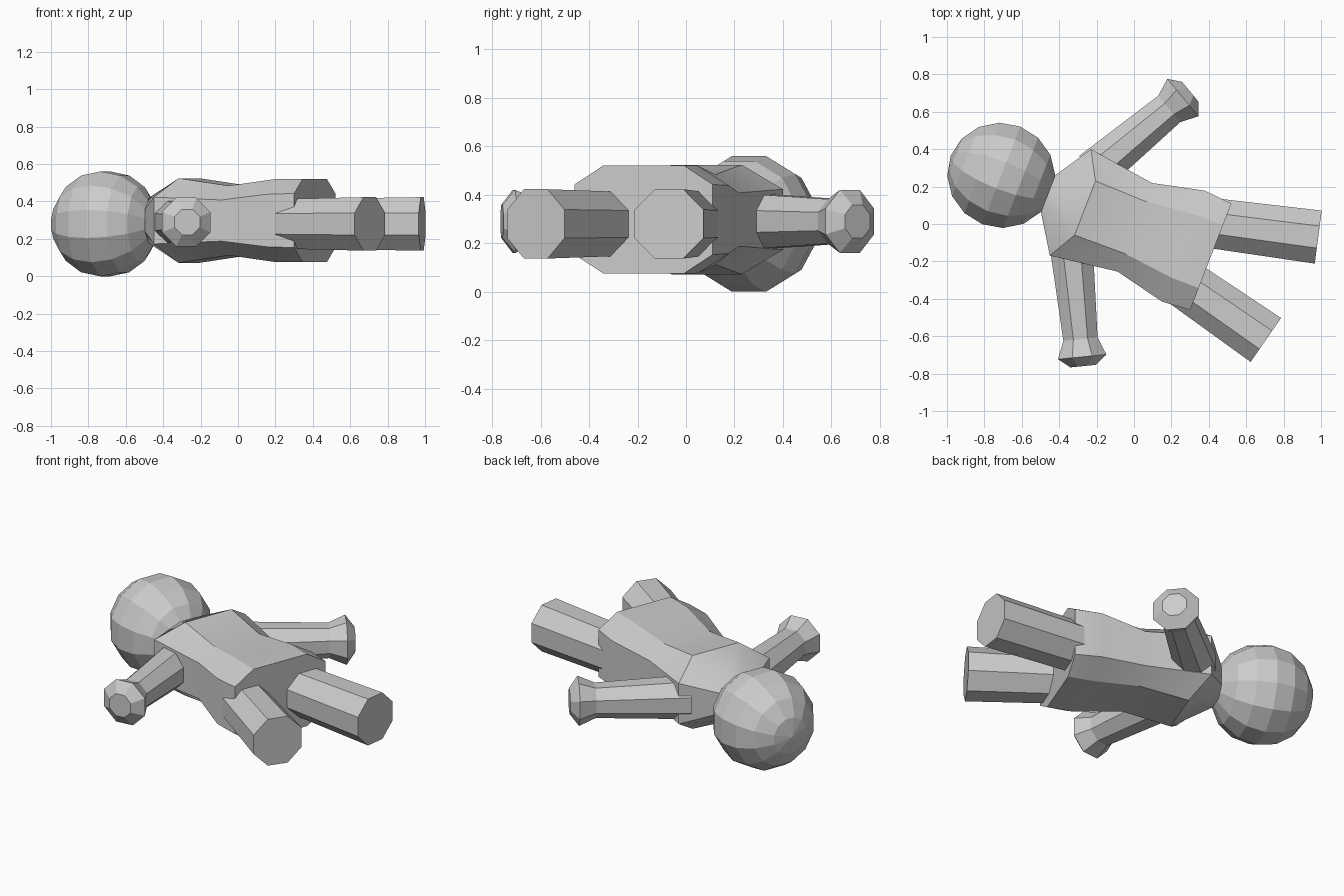
import bpy, bmesh, math
from mathutils import Vector, Matrix

if "Cube" in bpy.data.objects:
    bpy.data.objects.remove(bpy.data.objects["Cube"])

AXIS = Vector((0.933, -0.361, 0)).normalized()   # head-to-hip direction
SIDE = Vector((0.361, 0.933, 0)).normalized()
UP = Vector((0, 0, 1))


def finish(name, bm, smooth=None):
    bmesh.ops.recalc_face_normals(bm, faces=bm.faces)
    me = bpy.data.meshes.new(name)
    bm.to_mesh(me)
    bm.free()
    ob = bpy.data.objects.new(name, me)
    bpy.context.collection.objects.link(ob)
    if smooth:
        bpy.ops.object.select_all(action='DESELECT')
        ob.select_set(True)
        bpy.context.view_layer.objects.active = ob
        bpy.ops.object.shade_smooth_by_angle(angle=math.radians(smooth))
    return ob


def loft(name, rings, smooth=None):
    """Skin a list of equal-length point rings and cap both ends."""
    bm = bmesh.new()
    loops = [[bm.verts.new(p) for p in r] for r in rings]
    n = len(loops[0])
    for a, b in zip(loops, loops[1:]):
        for i in range(n):
            j = (i + 1) % n
            bm.faces.new((a[i], a[j], b[j], b[i]))
    bm.faces.new(loops[0])
    bm.faces.new(loops[-1])
    return finish(name, bm, smooth)


def limb(name, start, end, z, sections):
    """Octagonal limb; sections are (distance from start, half width)."""
    start = Vector((*start, z))
    d = (Vector((*end, z)) - start).normalized()
    s = UP.cross(d)
    rings = []
    for t, r in sections:
        r /= math.cos(math.pi / 8)
        angs = [math.pi / 8 + k * math.pi / 4 for k in range(8)]
        rings.append([start + d * t + s * r * math.cos(a) + UP * r * math.sin(a)
                      for a in angs])
    loft(name, rings)


# torso: (u of sides, u of top/bottom, half width, flat half width, half height, side half height)
sections = [
    (-0.487, -0.487, 0.105, 0.05, 0.12, 0.06),
    (-0.359, -0.275, 0.305, 0.155, 0.226, 0.125),
    (0.01, 0.01, 0.254, 0.15, 0.186, 0.11),
    (0.29, 0.29, 0.318, 0.18, 0.222, 0.14),
    (0.446, 0.446, 0.305, 0.18, 0.222, 0.145),
]
centre = SIDE * -0.015 + UP * 0.298
rings = []
for us, ut, w, f, h, g in sections:
    pts = [(us, w, g), (ut, f, h), (ut, -f, h), (us, -w, g),
           (us, -w, -g), (ut, -f, -h), (ut, f, -h), (us, w, -g)]
    rings.append([centre + AXIS * u + SIDE * v + UP * z for u, v, z in pts])
loft("torso", rings, smooth=25)

# head: faceted ball with its poles along the body axis
bm = bmesh.new()
rot = Matrix((SIDE, UP, -AXIS)).transposed().to_4x4()
mat = Matrix.Translation((-0.71, 0.26, 0.28)) @ rot @ Matrix.Rotation(math.pi / 12, 4, 'Z')
bmesh.ops.create_uvsphere(bm, u_segments=12, v_segments=8, radius=0.29, matrix=mat)
finish("head", bm)

# legs
for name, start, end in (("left_leg", (0.30, 0.02), (0.985, -0.07)),
                         ("right_leg", (0.25, -0.305), (0.705, -0.62))):
    length = (Vector(end) - Vector(start)).length
    limb(name, start, end, 0.28, [(0, 0.132), (length, 0.143)])

# arms: sleeve, wrist, flared hand, narrow tip
for name, start, end in (("left_arm", (-0.22, 0.275), (0.300, 0.708)),
                         ("right_arm", (-0.335, -0.12), (-0.272, -0.76))):
    length = (Vector(end) - Vector(start)).length
    limb(name, start, end, 0.29,
         [(0, 0.115), (length - 0.145, 0.092), (length - 0.05, 0.13), (length, 0.068)])
